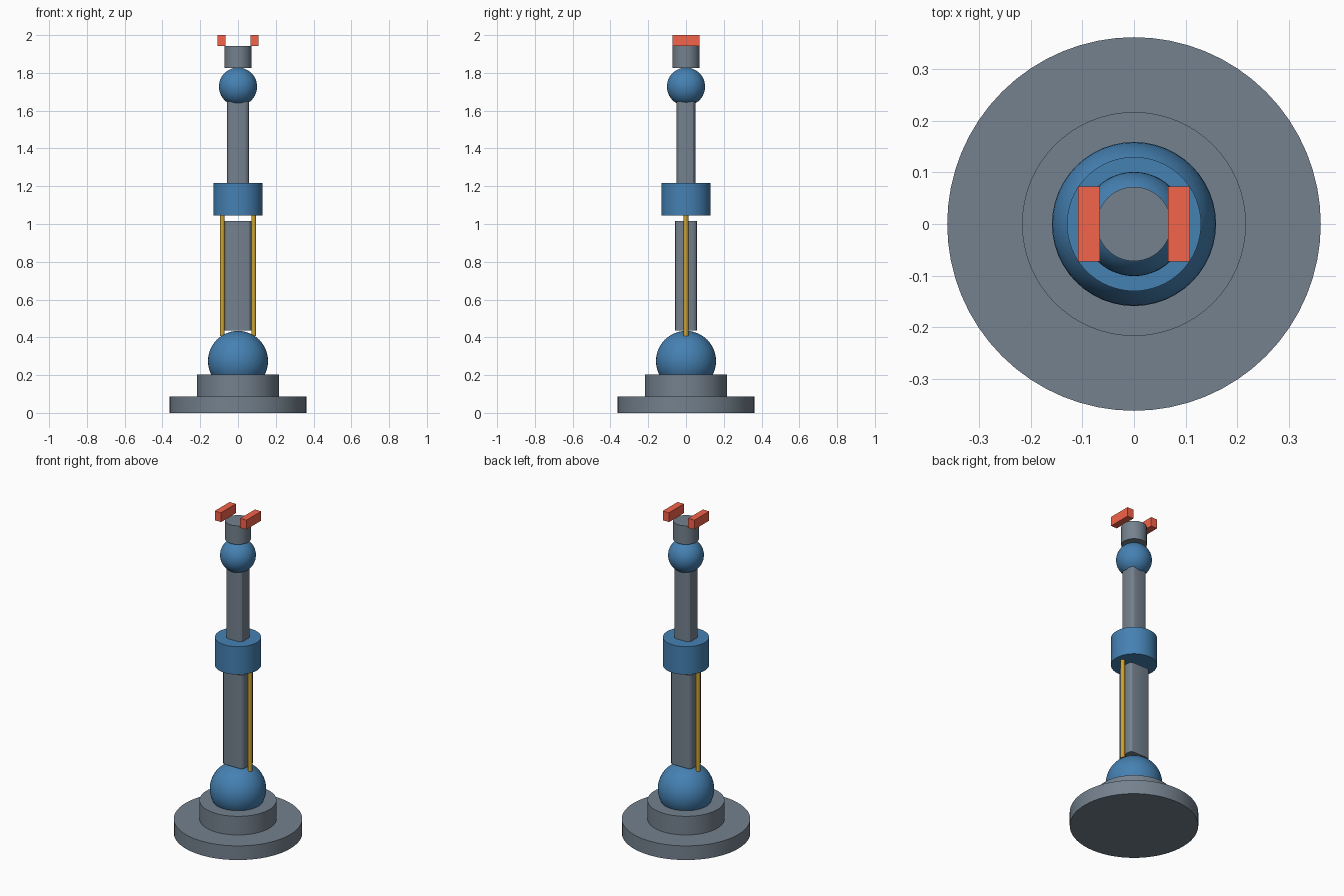
import bpy, bmesh
from mathutils import Vector

if "Cube" in bpy.data.objects:
    bpy.data.objects.remove(bpy.data.objects["Cube"])


def material(name, color):
    m = bpy.data.materials.new(name)
    m.diffuse_color = (*color, 1)
    m.use_nodes = True
    m.node_tree.nodes["Principled BSDF"].inputs["Base Color"].default_value = m.diffuse_color
    return m


SLATE = material("slate", (0.175, 0.22, 0.27))
BLUE = material("joint_blue", (0.06, 0.22, 0.45))
GOLD = material("rod_gold", (0.62, 0.37, 0.03))
RED = material("finger_red", (0.9, 0.125, 0.07))


def finish(name, mat, smooth=True):
    ob = bpy.context.object
    ob.name = name
    ob.data.materials.append(mat)
    if smooth:
        bpy.ops.object.shade_smooth_by_angle()
    return ob


def cylinder(name, r, z0, z1, mat=SLATE, x=0, sides=64):
    bpy.ops.mesh.primitive_cylinder_add(vertices=sides, radius=r, depth=z1 - z0,
                                        location=(x, 0, (z0 + z1) / 2))
    return finish(name, mat)


def ball(name, r, z, mat):
    bpy.ops.mesh.primitive_uv_sphere_add(segments=48, ring_count=24, radius=r,
                                         location=(0, 0, z))
    return finish(name, mat)


def box(name, w, d, z0, z1, mat=SLATE, x=0, chamfer=0):
    bpy.ops.mesh.primitive_cube_add(size=1, location=(x, 0, (z0 + z1) / 2))
    ob = bpy.context.object
    bm = bmesh.new()
    bm.from_mesh(ob.data)
    bmesh.ops.scale(bm, vec=Vector((w, d, z1 - z0)), verts=bm.verts)
    if chamfer:
        # soften only the long upright edges
        upright = [e for e in bm.edges
                   if abs(e.verts[0].co.z - e.verts[1].co.z) > 0.1]
        bmesh.ops.bevel(bm, geom=upright, offset=chamfer, segments=3,
                        profile=0.5, affect='EDGES')
    bm.to_mesh(ob.data)
    bm.free()
    return finish(name, mat, smooth=bool(chamfer))


# Stepped base and shoulder
cylinder("base_plate", 0.362, 0, 0.088)
cylinder("turntable", 0.217, 0.088, 0.204)
ball("shoulder_joint", 0.159, 0.275, BLUE)

# Lower arm with a rod on each side
box("lower_arm", 0.144, 0.115, 0.435, 1.016, chamfer=0.022)
for side, x in (("left", -0.083), ("right", 0.083)):
    cylinder(side + "_rod", 0.0125, 0.408, 1.05, GOLD, x, 20)

# Elbow, upper arm and wrist
cylinder("elbow_joint", 0.13, 1.044, 1.218, BLUE)
box("upper_arm", 0.115, 0.101, 1.218, 1.648, chamfer=0.025)
ball("wrist_joint", 0.101, 1.727, BLUE)
cylinder("wrist_mount", 0.072, 1.826, 1.942)

# Gripper fingers
for side, x in (("left", -0.087), ("right", 0.087)):
    box(side + "_finger", 0.043, 0.145, 1.942, 2.0, RED, x)
